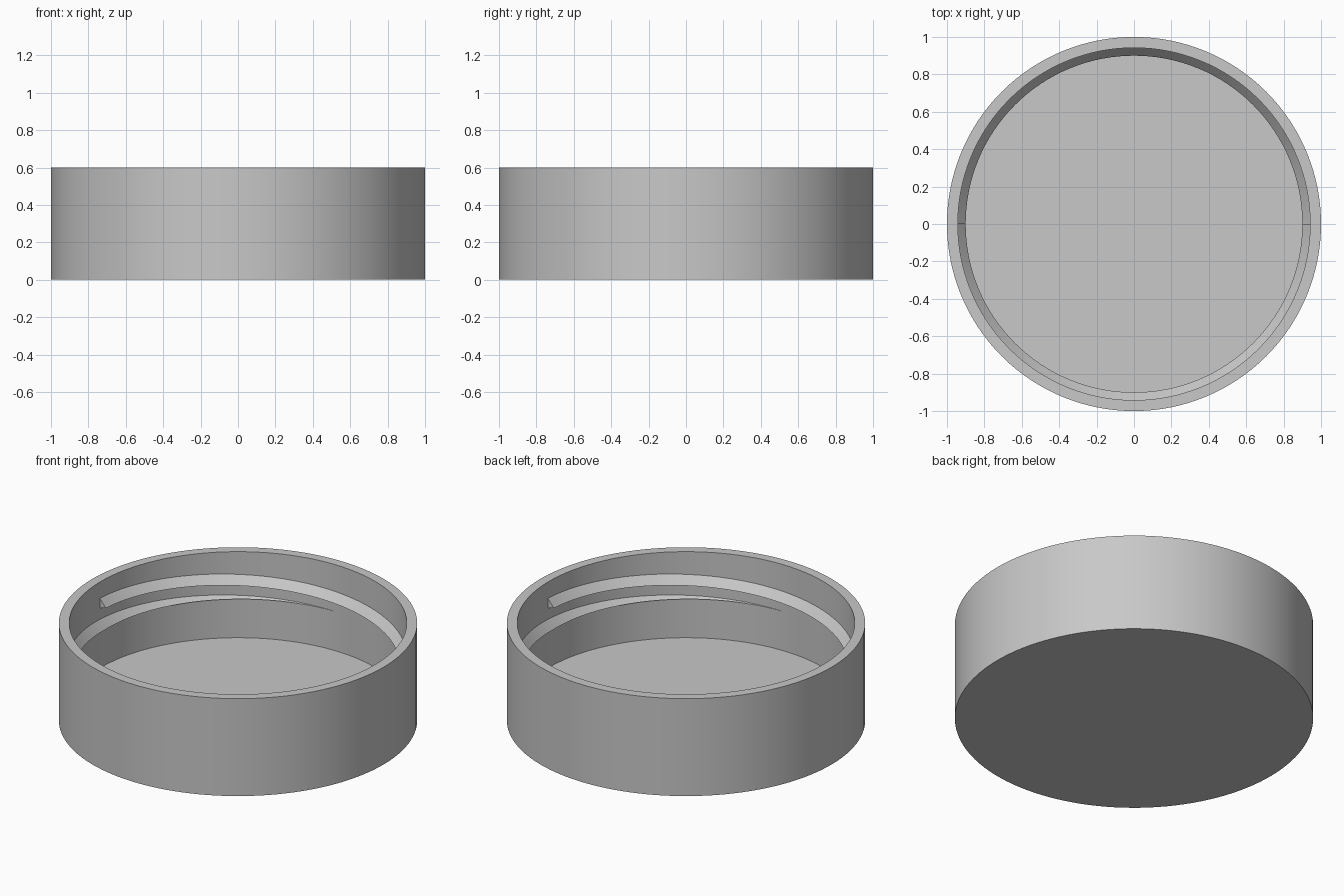
import bpy
import bmesh
from math import cos, sin, tau, radians
from mathutils import Vector

cube = bpy.data.objects.get("Cube")
if cube:
    bpy.data.objects.remove(cube, do_unlink=True)

# Main sizes
HEIGHT, FLOOR = 0.6, 0.07
INNER, RIDGE = 0.942, 0.9
SEGMENTS = 128
LEAD = 0.26          # thread drop per full turn
THREAD_TOP = 0.507

grey = bpy.data.materials.new("light_grey")
grey.use_nodes = True
colour = (0.58, 0.58, 0.58, 1)
grey.diffuse_color = colour
grey.node_tree.nodes["Principled BSDF"].inputs["Base Color"].default_value = colour


def finish(name, bm):
    bmesh.ops.recalc_face_normals(bm, faces=bm.faces)
    mesh = bpy.data.meshes.new(name)
    bm.to_mesh(mesh)
    bm.free()
    mesh.materials.append(grey)
    obj = bpy.data.objects.new(name, mesh)
    bpy.context.collection.objects.link(obj)
    bpy.ops.object.select_all(action='DESELECT')
    obj.select_set(True)
    bpy.context.view_layer.objects.active = obj
    bpy.ops.object.shade_smooth_by_angle(angle=radians(25))
    return obj


def lid_body():
    # Lathe the cup profile around z
    profile = [(0, 0), (1, 0), (1, HEIGHT), (INNER, HEIGHT), (INNER, FLOOR), (0, FLOOR)]
    bm = bmesh.new()
    verts = [bm.verts.new((r, 0, z)) for r, z in profile]
    edges = [bm.edges.new(pair) for pair in zip(verts, verts[1:])]
    bmesh.ops.spin(bm, geom=verts + edges, cent=(0, 0, 0), axis=(0, 0, 1),
                   angle=tau, steps=SEGMENTS, use_merge=True)
    bmesh.ops.remove_doubles(bm, verts=bm.verts, dist=1e-4)
    finish("lid_body", bm)


def thread(name, start):
    # Sweep a wedge section down a helix, fading into the wall at the tail
    section = [(0.006, 0), (-0.042, -0.057), (0.006, -0.068)]
    sweep, fade = radians(270), radians(90)
    steps = 96
    bm = bmesh.new()
    rings = []
    for i in range(steps + 1):
        turn = sweep * i / steps
        scale = max(0.02, min(1, (sweep - turn) / fade))
        a = start - turn
        top = THREAD_TOP - LEAD * turn / tau
        ring = []
        for dr, dz in section:
            r = INNER + (dr * scale if dr < 0 else dr)
            ring.append(bm.verts.new(Vector((r * cos(a), r * sin(a), top + dz * scale))))
        rings.append(ring)
    n = len(section)
    for a, b in zip(rings, rings[1:]):
        for k in range(n):
            j = (k + 1) % n
            bm.faces.new((a[k], a[j], b[j], b[k]))
    bm.faces.new(rings[0])
    bm.faces.new(rings[-1])
    finish(name, bm)


lid_body()
for name, start in (("thread_one", radians(180)), ("thread_two", 0)):
    thread(name, start)
